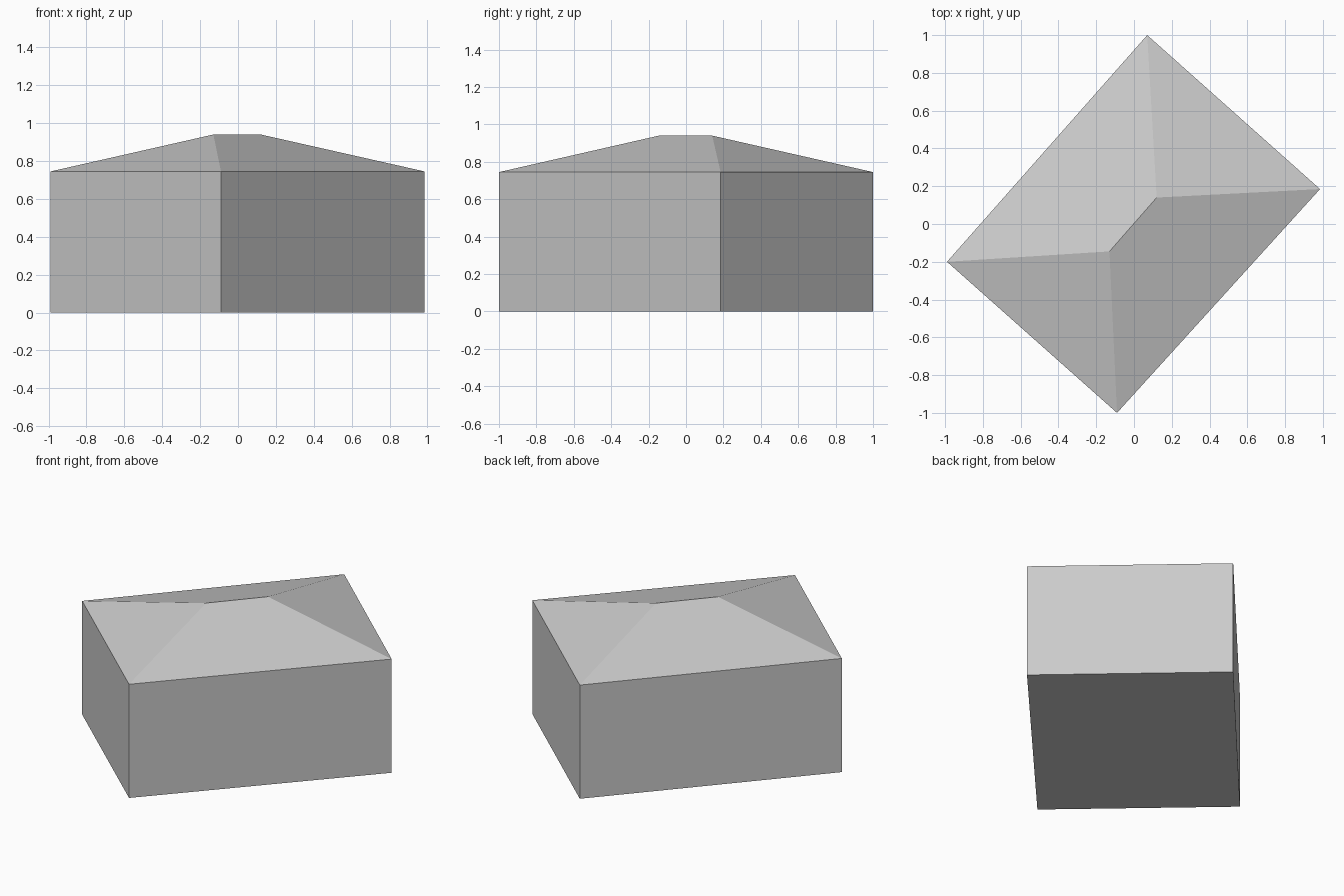
import bpy

cube = bpy.data.objects.get("Cube")
if cube:
    bpy.data.objects.remove(cube, do_unlink=True)

# Single plain grey
grey = bpy.data.materials.new("plain_grey")
grey.use_nodes = True
colour = (0.6, 0.6, 0.6, 1)
grey.diffuse_color = colour
grey.node_tree.nodes["Principled BSDF"].inputs["Base Color"].default_value = colour

# Footprint corners, counter-clockwise: left, front, right, back
corners = [(-0.99, -0.2), (-0.09, -1.0), (0.985, 0.185), (0.07, 1.0)]
ridge = [(-0.13, -0.145), (0.12, 0.14)]
EAVES, TOP = 0.745, 0.94


def at_height(points, z):
    return [(x, y, z) for x, y in points]


def add_part(name, verts, faces):
    mesh = bpy.data.meshes.new(name)
    mesh.from_pydata(verts, [], faces)
    mesh.materials.append(grey)
    mesh.update()
    obj = bpy.data.objects.new(name, mesh)
    bpy.context.collection.objects.link(obj)
    return obj


# Four walls and the floor
walls = [(i, (i + 1) % 4, (i + 1) % 4 + 4, i + 4) for i in range(4)]
add_part("walls", at_height(corners, 0) + at_height(corners, EAVES),
         walls + [(3, 2, 1, 0)])

# Hipped roof: two triangular ends and two long slopes
add_part("hipped_roof", at_height(corners, EAVES) + at_height(ridge, TOP),
         [(0, 1, 4), (1, 2, 5, 4), (2, 3, 5), (3, 0, 4, 5)])
